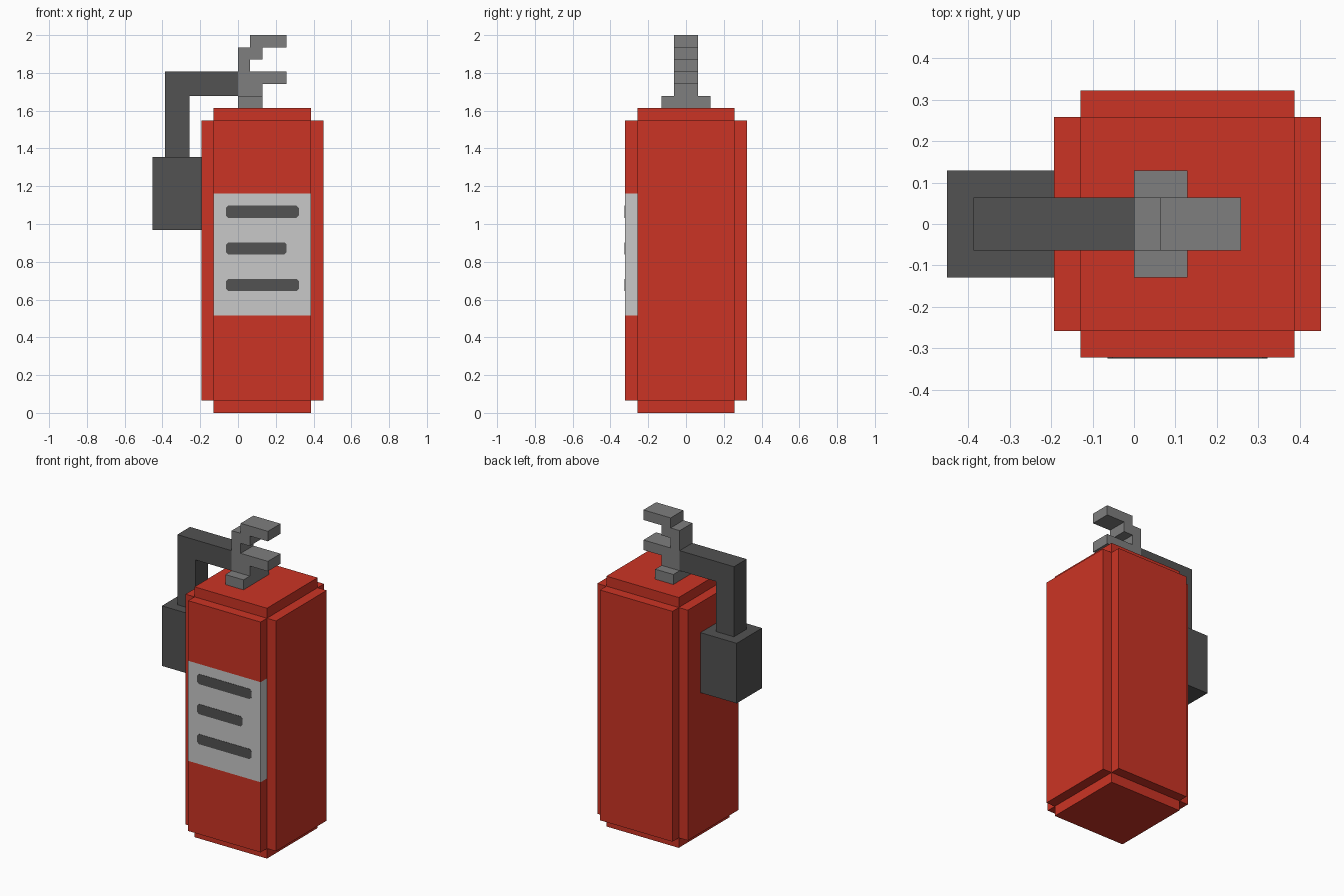
import bpy, bmesh, math
from mathutils import Vector

if "Cube" in bpy.data.objects:
    bpy.data.objects.remove(bpy.data.objects["Cube"])

U = 2 / 31  # one block unit; the model is 31 units tall


def material(name, rgb):
    m = bpy.data.materials.new(name)
    m.diffuse_color = (*rgb, 1)
    m.use_nodes = True
    m.node_tree.nodes["Principled BSDF"].inputs["Base Color"].default_value = m.diffuse_color
    return m


RED = material("red paint", (0.60, 0.034, 0.018))
DARK = material("dark rubber", (0.085, 0.085, 0.085))
METAL = material("grey metal", (0.21, 0.21, 0.21))
LABEL = material("light label", (0.58, 0.58, 0.58))


def finish(name, bm, mats):
    bmesh.ops.recalc_face_normals(bm, faces=bm.faces)
    mesh = bpy.data.meshes.new(name)
    bm.to_mesh(mesh)
    bm.free()
    for m in mats:
        mesh.materials.append(m)
    ob = bpy.data.objects.new(name, mesh)
    bpy.context.collection.objects.link(ob)
    return ob


def block_solid(name, boxes, mats):
    """Outer skin of a union of boxes (x0,x1,y0,y1,z0,z1,material); later boxes recolour."""
    cuts = [sorted({v for b in boxes for v in b[a * 2:a * 2 + 2]}) for a in range(3)]
    cells = {}
    for b in boxes:
        rng = [range(cuts[a].index(b[a * 2]), cuts[a].index(b[a * 2 + 1])) for a in range(3)]
        for i in rng[0]:
            for j in rng[1]:
                for k in rng[2]:
                    cells[i, j, k] = b[6]
    bm = bmesh.new()
    verts = {}

    def vert(idx):
        if idx not in verts:
            verts[idx] = bm.verts.new(Vector([cuts[a][idx[a]] for a in range(3)]) * U)
        return verts[idx]

    for cell, mat in cells.items():
        for a in range(3):
            for side in (0, 1):
                near = list(cell)
                near[a] += 2 * side - 1
                if tuple(near) in cells:
                    continue
                corners = []
                for p, q in ((0, 0), (1, 0), (1, 1), (0, 1)):
                    c = list(cell)
                    c[a] += side
                    c[(a + 1) % 3] += p
                    c[(a + 2) % 3] += q
                    corners.append(vert(tuple(c)))
                bm.faces.new(corners).material_index = mat
    bmesh.ops.recalc_face_normals(bm, faces=bm.faces)
    bmesh.ops.dissolve_limit(bm, angle_limit=math.radians(1), verts=bm.verts,
                             edges=bm.edges, delimit={'MATERIAL'})
    return finish(name, bm, mats)


# Tank: core, front/back bulge, side bulge, label band on the front bulge
block_solid("tank", [
    (-2, 6, -4, 4, 0, 25, 0),
    (-2, 6, -5, 5, 1, 24, 0),
    (-3, 7, -4, 4, 1, 24, 0),
    (-2, 6, -5, -4, 8, 18, 1),
], [RED, LABEL])

# Valve: base, neck, lower handle, stepped upper lever
block_solid("valve_and_levers", [
    (0, 2, -2, 2, 25, 26, 0),
    (0, 2, -1, 1, 26, 28, 0),
    (0, 4, -1, 1, 27, 28, 0),
    (0, 1, -1, 1, 28, 30, 0),
    (0, 2, -1, 1, 29, 30, 0),
    (1, 4, -1, 1, 30, 31, 0),
], [METAL])

# Hose bending down into the discharge horn
block_solid("hose", [(-6, 0, -1, 1, 26, 28, 0), (-6, -4, -1, 1, 21, 28, 0)], [DARK])
block_solid("horn", [(-7, -3, -2, 2, 15, 21, 0)], [DARK])

# Label stripes: thin plates with clipped corners
for n, (x1, z) in enumerate(((5, 16), (4, 13), (5, 10)), 1):
    x0, c, bm = -1, 0.2, bmesh.new()
    outline = [(x0 + c, z), (x1 - c, z), (x1, z + c), (x1, z + 1 - c),
               (x1 - c, z + 1), (x0 + c, z + 1), (x0, z + 1 - c), (x0, z + c)]
    face = bm.faces.new([bm.verts.new((x * U, -5 * U, h * U)) for x, h in outline])
    ext = bmesh.ops.extrude_face_region(bm, geom=[face], use_keep_orig=True)
    bmesh.ops.translate(bm, vec=(0, -0.002, 0),
                        verts=[g for g in ext["geom"] if isinstance(g, bmesh.types.BMVert)])
    finish(f"label_stripe_{n}", bm, [DARK])
